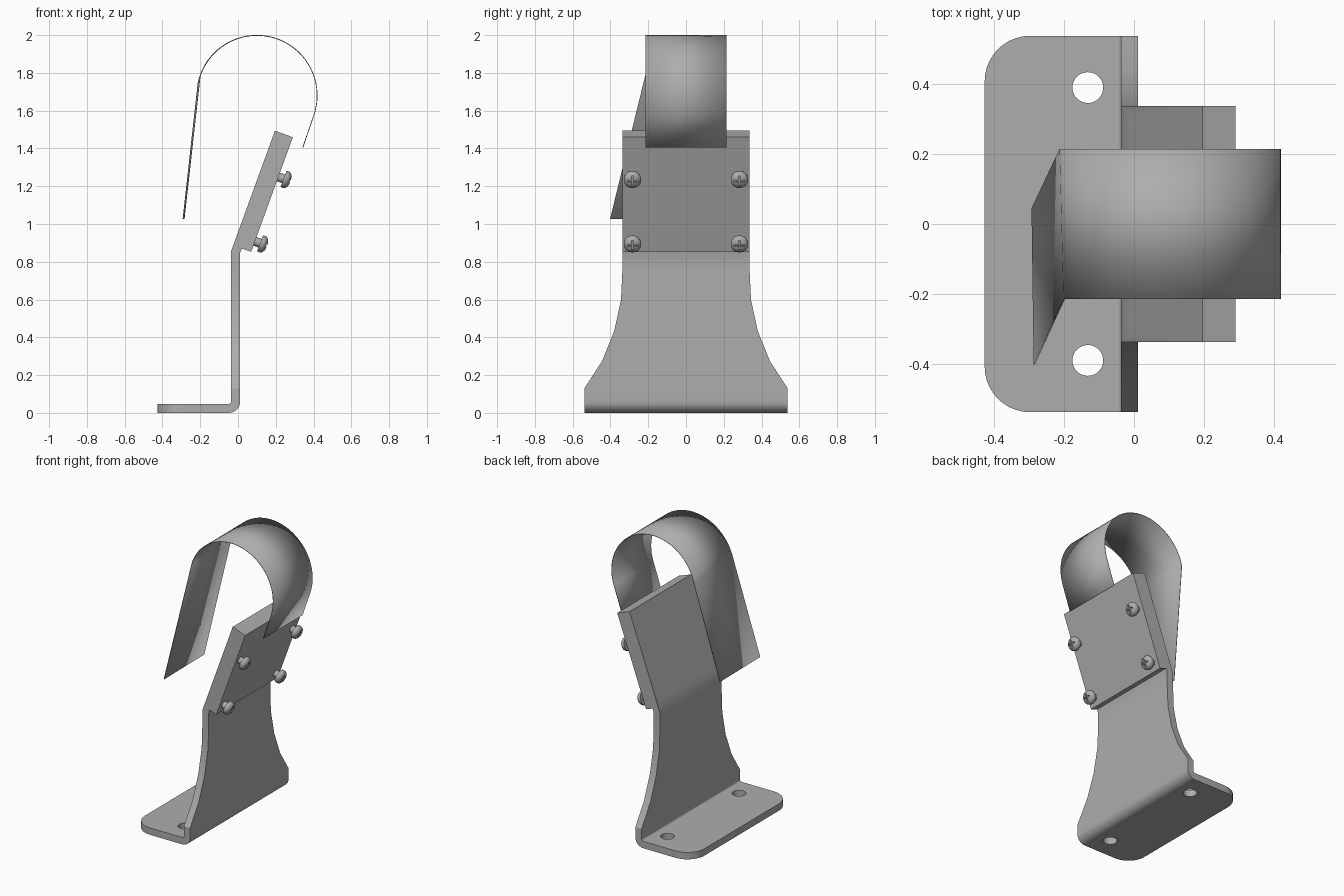
import bpy, bmesh, math
from mathutils import Matrix, Vector

cube = bpy.data.objects.get("Cube")
if cube:
    bpy.data.objects.remove(cube, do_unlink=True)

# Single plain metal colour
metal = bpy.data.materials.new("grey_metal")
metal.use_nodes = True
GREY = (0.42, 0.42, 0.42, 1)
metal.diffuse_color = GREY
metal.node_tree.nodes["Principled BSDF"].inputs["Base Color"].default_value = GREY

# Frame of the tilted plate: x = outward from its back, z = up along it
TILT = math.radians(20)
SHEET = 0.048
plate = Matrix.Translation((-0.037, 0, 0.855)) @ Matrix.Rotation(TILT, 4, "Y")


def add_object(name, bm):
    bmesh.ops.recalc_face_normals(bm, faces=bm.faces)
    mesh = bpy.data.meshes.new(name)
    bm.to_mesh(mesh)
    bm.free()
    mesh.materials.append(metal)
    obj = bpy.data.objects.new(name, mesh)
    bpy.context.collection.objects.link(obj)
    return obj


def activate(obj):
    bpy.ops.object.select_all(action="DESELECT")
    obj.select_set(True)
    bpy.context.view_layer.objects.active = obj


def smooth(obj, angle=32):
    activate(obj)
    bpy.ops.object.shade_smooth_by_angle(angle=math.radians(angle))


def box(name, center, size, matrix):
    bm = bmesh.new()
    bmesh.ops.create_cube(bm, size=1)
    bm.transform(matrix @ Matrix.Translation(center) @ Matrix.Diagonal((*size, 1)))
    return add_object(name, bm)


def cylinder(name, center, radius, depth, matrix, along_x=True):
    turn = Matrix.Rotation(math.pi / 2, 4, "Y") if along_x else Matrix.Identity(4)
    bm = bmesh.new()
    bmesh.ops.create_cone(bm, cap_ends=True, segments=40, radius1=radius,
                          radius2=radius, depth=depth)
    bm.transform(matrix @ Matrix.Translation(center) @ turn)
    return add_object(name, bm)


def cut(obj, cutters):
    for cutter in cutters:
        mod = obj.modifiers.new("cut", "BOOLEAN")
        mod.operation, mod.solver, mod.object = "DIFFERENCE", "EXACT", cutter
        activate(obj)
        bpy.ops.object.modifier_apply(modifier=mod.name)
        bpy.data.objects.remove(cutter, do_unlink=True)


def arc(cx, cz, r, start, end, steps):
    for i in range(steps + 1):
        a = math.radians(start + (end - start) * i / steps)
        yield cx + r * math.cos(a), cz + r * math.sin(a)


# Bent sheet bracket: sections of (outer point, inner point, half width)
HALF, CORNER, BACK = 0.538, 0.13, -0.427
sections = []
for c, s in arc(0, 0, 1, 0, 90, 10):
    x = BACK + CORNER * (1 - c)
    sections.append(((x, 0), (x, SHEET), HALF - CORNER * (1 - s)))
R_IN = 0.012
R_OUT = R_IN + SHEET
bend_x = 0.011 - R_OUT
for o, i in zip(arc(bend_x, R_OUT, R_OUT, -90, 0, 8), arc(bend_x, R_OUT, R_IN, -90, 0, 8)):
    sections.append((o, i, HALF))
for half, z in ((HALF, 0.13), (0.444, 0.275), (0.38, 0.434), (0.344, 0.6), (0.337, 0.75)):
    sections.append(((0.011, z), (0.011 - SHEET, z), half))
sections.append(((0.011, 0.8465), (0.011 - SHEET, 0.855), 0.337))
top_out, top_in = plate @ Vector((SHEET, 0, 0.68)), plate @ Vector((0, 0, 0.68))
sections.append(((top_out.x, top_out.z), (top_in.x, top_in.z), 0.337))

bm = bmesh.new()
rings = []
for (ox, oz), (ix, iz), half in sections:
    corners = ((ox, -half, oz), (ox, half, oz), (ix, half, iz), (ix, -half, iz))
    rings.append([bm.verts.new(p) for p in corners])
for a, b in zip(rings, rings[1:]):
    for k in range(4):
        n = (k + 1) % 4
        bm.faces.new((a[k], a[n], b[n], b[k]))
bm.faces.new(rings[0])
bm.faces.new(rings[-1])
bracket = add_object("bent_bracket", bm)

# Mounting holes in the foot and screw holes in the tilted plate
SCREWS = [(y, t) for y in (-0.283, 0.283) for t in (0.093, 0.456)]
holes = [cylinder("foot_hole", (-0.132, y, 0), 0.044, 0.3, Matrix.Identity(4), False)
         for y in (-0.39, 0.39)]
holes += [cylinder("screw_hole", (0, y, t), 0.03, 0.15, plate) for y, t in SCREWS]
cut(bracket, holes)
smooth(bracket)

# Block on the front of the tilted plate with two round pockets
block = box("clamp_block", (0.0745, 0, 0.357), (0.053, 0.674, 0.646), plate)
cut(block, [cylinder("pocket", (0.1, y, 0.277), r, 0.2, plate)
            for y, r in ((-0.243, 0.092), (0.243, 0.085))])
smooth(block)

# Pan head screws with cross slots
for n, (y, t) in enumerate(SCREWS, 1):
    profile = [(0, 0.05), (0.024, 0.05), (0.024, 0.13), (0.045, 0.13), (0.046, 0.145),
               (0.041, 0.156), (0.031, 0.164), (0.018, 0.168), (0, 0.169)]
    at = plate @ Matrix.Translation((0, y, t))
    bm = bmesh.new()
    verts = [bm.verts.new((d, r, 0)) for r, d in profile]
    edges = [bm.edges.new(pair) for pair in zip(verts, verts[1:])]
    bmesh.ops.spin(bm, geom=verts + edges, cent=(0, 0, 0), axis=(1, 0, 0),
                   angle=math.tau, steps=28, use_merge=True)
    bmesh.ops.remove_doubles(bm, verts=bm.verts, dist=0.0001)
    bm.transform(at)
    screw = add_object(f"screw_{n}", bm)
    cut(screw, [box("slot", (0.168, 0, 0), (0.03, w, h), at)
                for w, h in ((0.056, 0.011), (0.011, 0.056))])
    smooth(screw)

# Thin strap: straight tail, hoop, then a flap skewed to one side
WIDTH, HOOP = 0.215, (0.1, 1.68, 0.319)
edges_of_strap = []
for side, end_angle, flap in ((-1, 160, (-0.285, -0.402, 1.027)),
                              (1, 167, (-0.291, 0.045, 1.027))):
    y = side * WIDTH
    path = [(0.343, y, 1.405)]
    path += [(x, y, z) for x, z in arc(*HOOP, -19, end_angle, 36)]
    edges_of_strap.append(path + [flap])
bm = bmesh.new()
low, high = [[bm.verts.new(p) for p in path] for path in edges_of_strap]
for i in range(len(low) - 1):
    bm.faces.new((low[i], low[i + 1], high[i + 1], high[i]))
strap = add_object("hoop_strap", bm)
solid = strap.modifiers.new("thickness", "SOLIDIFY")
solid.thickness, solid.offset = 0.004, 0
smooth(strap)
